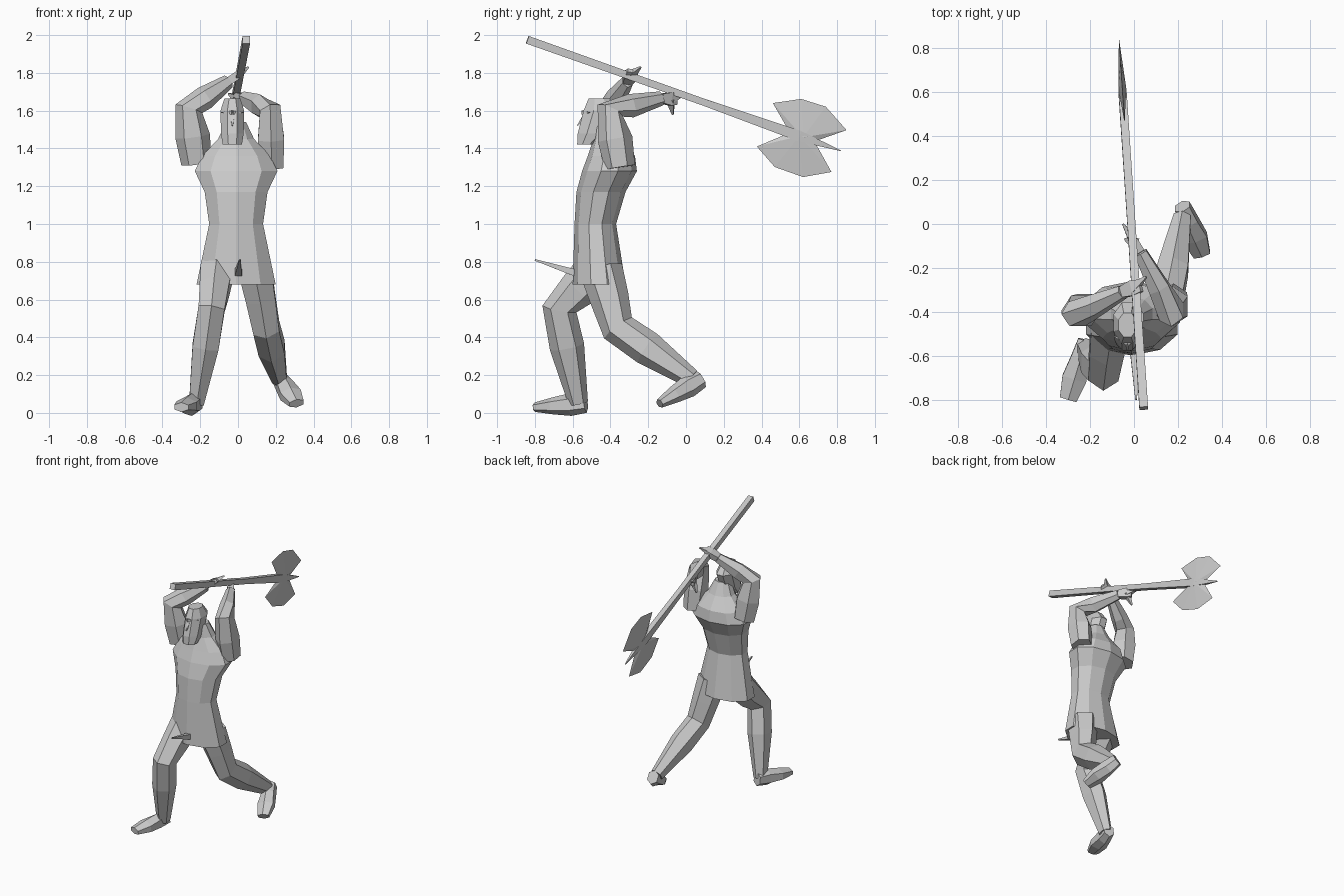
import bpy
import bmesh
from math import sin, cos, pi
from mathutils import Vector

cube = bpy.data.objects.get("Cube")
if cube:
    bpy.data.objects.remove(cube, do_unlink=True)

grey = bpy.data.materials.new("plain grey")
grey.use_nodes = True
colour = (.6, .6, .6, 1)
grey.diffuse_color = colour
grey.node_tree.nodes["Principled BSDF"].inputs["Base Color"].default_value = colour

X, Y, Z = Vector((1, 0, 0)), Vector((0, 1, 0)), Vector((0, 0, 1))


def finish(name, bm):
    """Turn a bmesh into a flat shaded object."""
    bmesh.ops.recalc_face_normals(bm, faces=bm.faces)
    mesh = bpy.data.meshes.new(name)
    bm.to_mesh(mesh)
    bm.free()
    mesh.materials.append(grey)
    bpy.context.collection.objects.link(bpy.data.objects.new(name, mesh))


def loft(name, centres, widths, depths, sides=6, hint=X, level=False):
    """Skin cross-sections set along a path; level sections stay horizontal."""
    bm = bmesh.new()
    loops = []
    last = len(centres) - 1
    for i, (centre, width, depth) in enumerate(zip(centres, widths, depths)):
        along = centres[min(i + 1, last)] - centres[max(i - 1, 0)]
        along = Z if level else along.normalized()
        side = (hint - along * hint.dot(along)).normalized()
        up = along.cross(side)
        angles = [2 * pi * (k + .5) / sides for k in range(sides)]
        loops.append([bm.verts.new(centre + side * width * cos(a) + up * depth * sin(a))
                      for a in angles])
    for low, high in zip(loops, loops[1:]):
        for k in range(sides):
            following = (k + 1) % sides
            bm.faces.new((low[k], low[following], high[following], high[k]))
    bm.faces.new(loops[0])
    bm.faces.new(loops[-1])
    finish(name, bm)


def stack(name, x, levels, sides):
    """Upright body part from levels of (height, front, back, half width)."""
    centres = [Vector((x, (front + back) / 2, height)) for height, front, back, width in levels]
    widths = [width for height, front, back, width in levels]
    depths = [(back - front) / 2 for height, front, back, width in levels]
    loft(name, centres, widths, depths, sides, level=True)


def limb(name, root, joint, end, radii, hint=X, flat=1.15):
    """Arm or leg through its joints, with a muscle section inside each half."""
    path = [root, root.lerp(joint, .5), joint, joint.lerp(end, .4), end]
    loft(name, path, radii, [radius * flat for radius in radii], hint=hint)


def spike(name, base, tip, width, hint=X):
    """Thin taper used for fingers, nose and the like."""
    loft(name, [base, tip], [width, width / 5], [width, width / 5], 4, hint)


def foot(name, heel, toe):
    """Foot widening to the ball, then narrowing and flattening to the toe."""
    path = [heel, heel.lerp(toe, .3), heel.lerp(toe, .65), toe]
    loft(name, path, [.04, .05, .065, .045], [.05, .06, .045, .025])


def hand(name, wrist, knuckles, fingertips, hint):
    """Flat palm with a pair of spread fingers."""
    palm = [wrist, wrist.lerp(knuckles, .6), knuckles]
    loft(name, palm, [.035, .05, .04], [.03, .03, .015], 4, hint)
    for tip in fingertips:
        spike(name + "_finger", palm[1], tip, .03, hint)


# Tunic, chest and neck in one shell
stack("tunic", -.01, [
    (.68, -.6, -.32, .22),
    (1, -.59, -.37, .15),
    (1.17, -.58, -.32, .175),
    (1.28, -.55, -.26, .23),
    (1.36, -.52, -.27, .19),
    (1.45, -.49, -.33, .1),
    (1.54, -.48, -.37, .055),
], sides=10)
spike("tunic_flap", Vector((0, -.55, .73)), Vector((.01, -.8, .81)), .03)

# Head with a flat-bottomed beard, brow and nose
face = -.03
stack("head", face, [
    (1.42, -.58, -.48, .055),
    (1.48, -.58, -.4, .065),
    (1.6, -.55, -.35, .068),
    (1.665, -.52, -.4, .045),
], sides=8)
spike("nose", Vector((face, -.53, 1.58)), Vector((face, -.575, 1.52)), .018)
for outward in (-.06, .06):
    spike("brow", Vector((face, -.545, 1.59)), Vector((face + outward, -.51, 1.59)), .014, Y)

# Right leg steps forward, left leg trails with its heel raised
leg_radii = [.1, .09, .08, .08, .045]
right_ankle = Vector((-.22, -.57, .05))
limb("right_leg", Vector((-.11, -.47, .76)), Vector((-.14, -.67, .55)), right_ankle, leg_radii)
foot("right_foot", right_ankle + Y * .04, Vector((-.3, -.8, .03)))

left_ankle = Vector((.22, .03, .18))
limb("left_leg", Vector((.09, -.45, .76)), Vector((.15, -.36, .45)), left_ankle, leg_radii)
foot("left_foot", left_ankle + Y * .05, Vector((.31, -.14, .05)))

# Right arm grips the shaft near the middle, left arm reaches back along it
arm_radii = [.07, .08, .065, .055, .033]
right_wrist = Vector((-.05, -.31, 1.755))
limb("right_arm", Vector((-.22, -.38, 1.32)), Vector((-.26, -.41, 1.61)), right_wrist, arm_radii, Y)
hand("right_hand", right_wrist, Vector((.03, -.28, 1.81)), [Vector((.055, -.24, 1.83))], Y)

left_wrist = Vector((.03, -.13, 1.665))
limb("left_arm", Vector((.18, -.35, 1.3)), Vector((.17, -.4, 1.6)), left_wrist, arm_radii)
hand("left_hand", left_wrist, Vector((-.02, -.05, 1.66)),
     [Vector((-.05, 0, 1.69)), Vector((-.04, -.07, 1.58))], Z)


def on_shaft(y, lift=0, out=0):
    """Point on the axe's sloping centre line, raised or moved sideways."""
    return Vector((-.012 - .067 * y + out, y, 1.678 - .354 * y + lift))


# Axe shaft ending in a point
loft("axe_shaft", [on_shaft(y) for y in (-.84, .1, .6, .82)],
     [.028, .026, .026, .003], [.03, .026, .04, .003], 4)


def blade(name, outline, middle):
    """Thin plate swelling to a ridge, set in the plane of the shaft."""
    bm = bmesh.new()
    rim = [bm.verts.new(on_shaft(y, lift)) for y, lift in outline]
    for out in (-.018, .018):
        apex = bm.verts.new(on_shaft(middle, out=out))
        for a, b in zip(rim, rim[1:] + rim[:1]):
            bm.faces.new((a, b, apex))
    finish(name, bm)


# Two fan shaped axe blades
blade("upper_blade", [(.55, 0), (.46, .125), (.61, .2), (.74, .205), (.85, .12), (.68, 0)], .62)
blade("lower_blade", [(.55, 0), (.375, -.135), (.47, -.21), (.62, -.21), (.77, -.13), (.68, 0)], .6)
